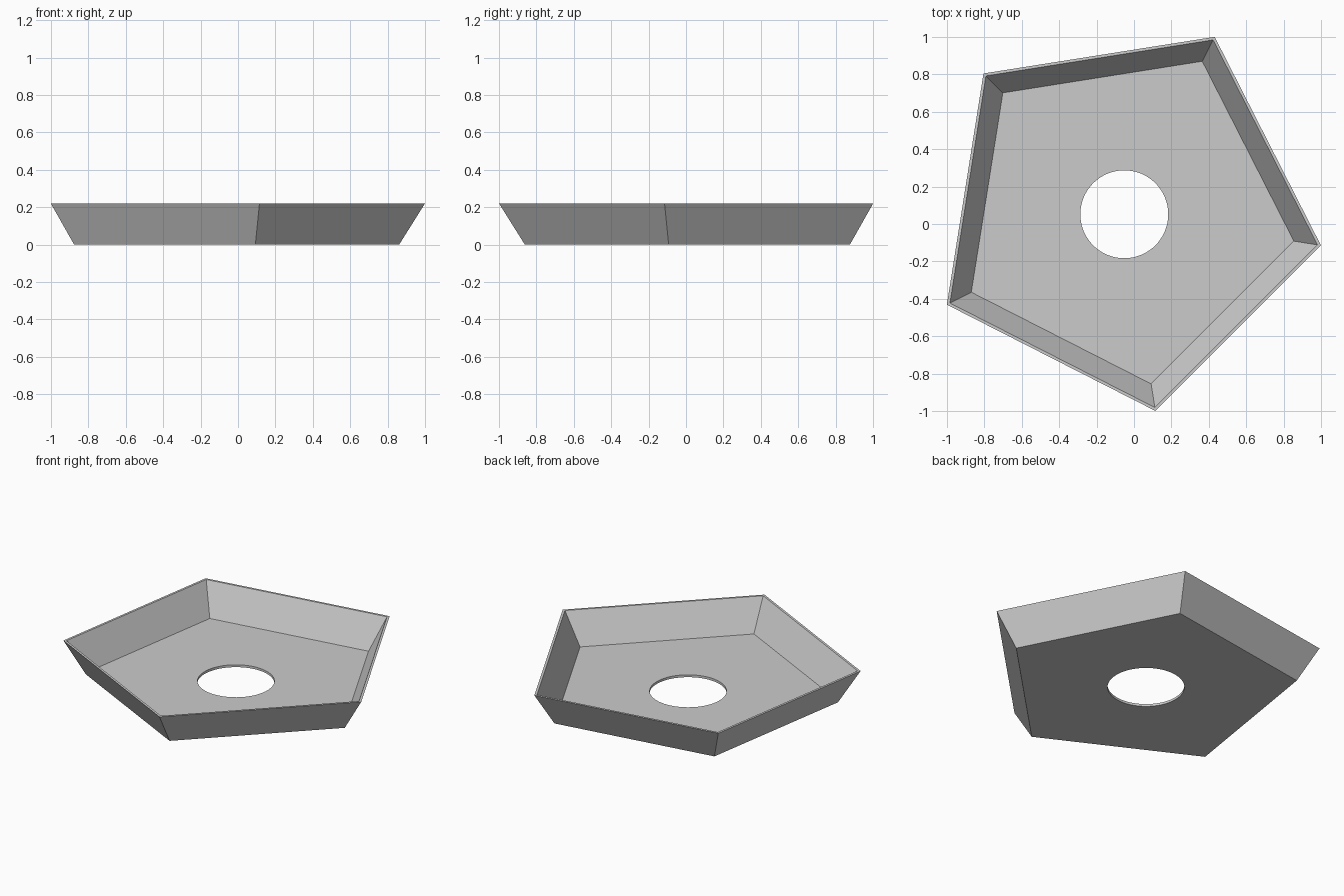
import bpy
import bmesh
from math import cos, sin, radians

cube = bpy.data.objects.get("Cube")
if cube:
    bpy.data.objects.remove(cube, do_unlink=True)

SIDES = 5
ARC = 16                 # hole segments per side of the tray
START = 63               # angle of the first corner, in degrees
CENTRE_X, CENTRE_Y = -0.052, 0.052
HEIGHT, FLOOR = 0.22, 0.016
HOLE_RADIUS = 0.235

grey = bpy.data.materials.new("plain grey")
grey.use_nodes = True
colour = (0.6, 0.6, 0.6, 1)
grey.diffuse_color = colour
grey.node_tree.nodes["Principled BSDF"].inputs["Base Color"].default_value = colour

bm = bmesh.new()


def ring(radius, z, count):
    """Regular loop of vertices, starting at the first corner."""
    angles = [radians(START + 360 * i / count) for i in range(count)]
    return [bm.verts.new((CENTRE_X + radius * cos(a), CENTRE_Y + radius * sin(a), z))
            for a in angles]


def bridge(a, b):
    """Band of quads between two equal loops."""
    n = len(a)
    return [bm.faces.new((a[i], a[(i + 1) % n], b[(i + 1) % n], b[i])) for i in range(n)]


def holed_floor(corners, hole):
    """Flat plate split into one piece per side around the hole."""
    for i in range(SIDES):
        arc = [hole[(i * ARC + k) % len(hole)] for k in range(ARC + 1)]
        bm.faces.new([corners[i], corners[(i + 1) % SIDES]] + arc[::-1])


# Sloping walls with a thin rim
base = ring(0.925, 0, SIDES)
rim_outer = ring(1.0646, HEIGHT, SIDES)
rim_inner = ring(1.046, HEIGHT, SIDES)
floor = ring(0.918, FLOOR, SIDES)
bridge(base, rim_outer)
bridge(rim_outer, rim_inner)
bridge(rim_inner, floor)

# Floor plate with a round hole
hole_low = ring(HOLE_RADIUS, 0, SIDES * ARC)
hole_high = ring(HOLE_RADIUS, FLOOR, SIDES * ARC)
holed_floor(base, hole_low)
holed_floor(floor, hole_high)
for face in bridge(hole_low, hole_high):
    face.smooth = True
for vert_pair in (hole_low, hole_high):
    for i, vert in enumerate(vert_pair):
        edge = bm.edges.get((vert, vert_pair[(i + 1) % len(vert_pair)]))
        edge.smooth = False

bmesh.ops.recalc_face_normals(bm, faces=bm.faces[:])
mesh = bpy.data.meshes.new("pentagon_tray")
bm.to_mesh(mesh)
bm.free()
mesh.materials.append(grey)
tray = bpy.data.objects.new("pentagon_tray", mesh)
bpy.context.scene.collection.objects.link(tray)
